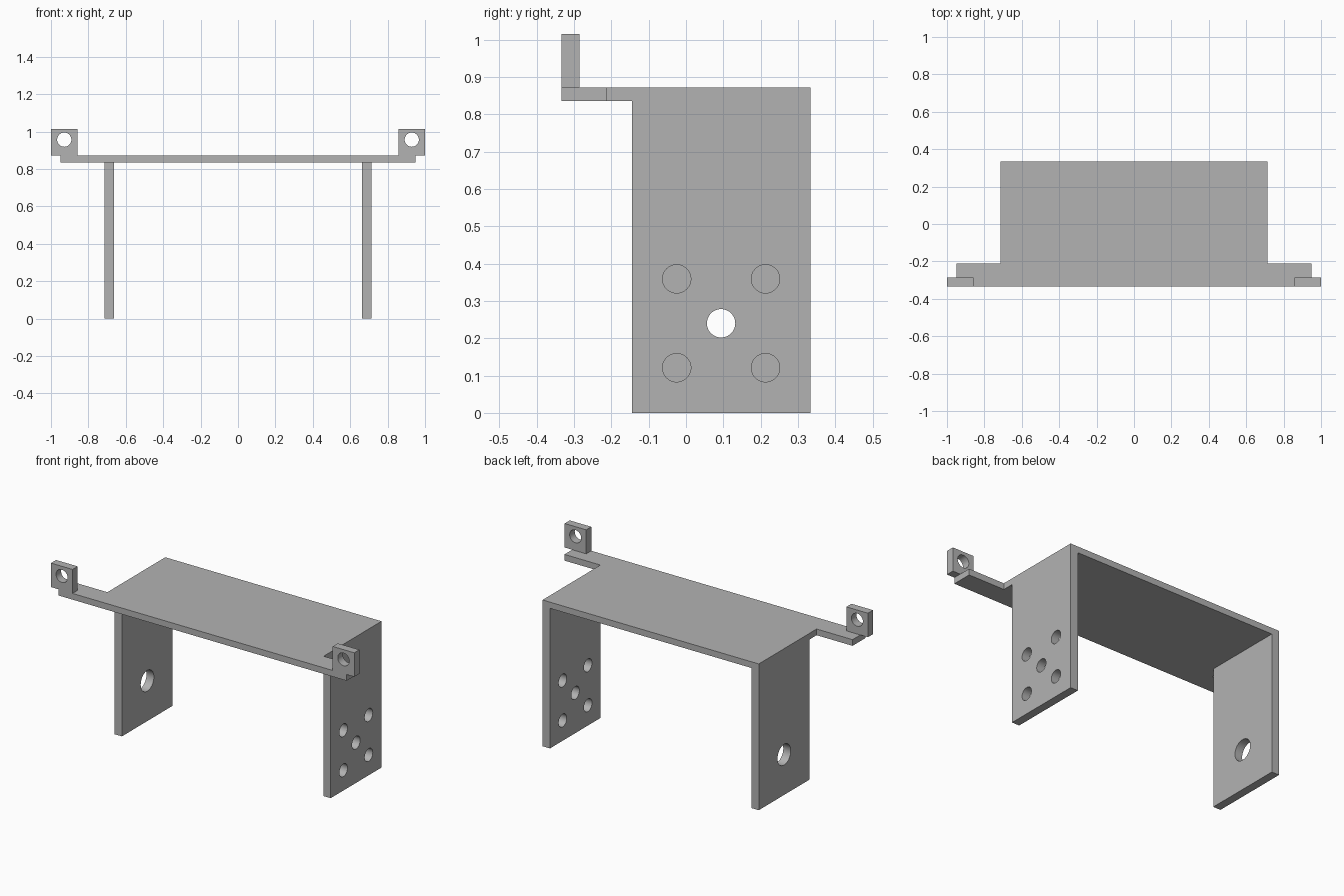
import bpy, bmesh, math
from mathutils import Matrix

if "Cube" in bpy.data.objects:
    bpy.data.objects.remove(bpy.data.objects["Cube"], do_unlink=True)

metal = bpy.data.materials.new("plain grey metal")
metal.use_nodes = True
GREY = (0.45, 0.45, 0.45, 1)
metal.diffuse_color = GREY
metal.node_tree.nodes["Principled BSDF"].inputs["Base Color"].default_value = GREY

# Shared dimensions
HALF_W, FRONT, BACK = 0.713, -0.333, 0.333
LEG_FRONT, LEG_IN = -0.145, 0.664
PLATE_LOW, PLATE_TOP = 0.835, 0.872


def add_object(name, bm):
    mesh = bpy.data.meshes.new(name)
    bm.to_mesh(mesh)
    bm.free()
    mesh.materials.append(metal)
    obj = bpy.data.objects.new(name, mesh)
    bpy.context.collection.objects.link(obj)
    return obj


def box(name, xs, ys, zs):
    bm = bmesh.new()
    bmesh.ops.create_cube(bm, size=1)
    for v in bm.verts:
        v.co = [lo + (c + 0.5) * (hi - lo) for c, (lo, hi) in zip(v.co, (xs, ys, zs))]
    return add_object(name, bm)


def drill(name, centre, radius, axis):
    turn = Matrix.Rotation(math.pi / 2, 4, 'Y' if axis == 'X' else 'X')
    bm = bmesh.new()
    bmesh.ops.create_cone(bm, cap_ends=True, segments=48, radius1=radius, radius2=radius,
                          depth=0.2, matrix=Matrix.Translation(centre) @ turn)
    obj = add_object(name, bm)
    obj.hide_render = True
    return obj


def combine(target, tool, operation):
    mod = target.modifiers.new(operation.lower(), 'BOOLEAN')
    mod.operation, mod.solver, mod.object = operation, 'EXACT', tool
    bpy.context.view_layer.update()
    graph = bpy.context.evaluated_depsgraph_get()
    mesh = bpy.data.meshes.new_from_object(target.evaluated_get(graph))
    target.modifiers.clear()
    target.data = mesh
    bpy.data.objects.remove(tool, do_unlink=True)


def span(side, a, b):
    return tuple(sorted((side * a, side * b)))


# Top plate with a wider strip along the front: T-shaped outline, extruded
outline = [(HALF_W, BACK), (HALF_W, -0.212), (0.95, -0.212), (0.95, FRONT)]
outline += [(-x, y) for x, y in reversed(outline)]
bm = bmesh.new()
face = bm.faces.new([bm.verts.new((x, y, PLATE_LOW)) for x, y in outline])
lifted = bmesh.ops.extrude_face_region(bm, geom=[face])["geom"]
bmesh.ops.translate(bm, vec=(0, 0, PLATE_TOP - PLATE_LOW),
                    verts=[g for g in lifted if isinstance(g, bmesh.types.BMVert)])
bmesh.ops.recalc_face_normals(bm, faces=bm.faces)
bracket = add_object("bracket", bm)

# Side legs, each flush with the plate's end and back
for side in (1, -1):
    leg = box("leg", span(side, LEG_IN, HALF_W), (LEG_FRONT, BACK), (0, PLATE_TOP))
    combine(bracket, leg, 'UNION')

# Left leg: five small holes; right leg: one large hole
mid_y, mid_z, step = 0.094, 0.24, 0.119
pattern = [(0, 0)] + [(a, b) for a in (-step, step) for b in (-step, step)]
for dy, dz in pattern:
    combine(bracket, drill("hole", (0.69, mid_y + dy, mid_z + dz), 0.038, 'X'), 'DIFFERENCE')
combine(bracket, drill("large_hole", (-0.69, mid_y, mid_z), 0.062, 'X'), 'DIFFERENCE')

# Upright mounting tabs at the ends of the front strip
for side, name in ((1, "left_tab"), (-1, "right_tab")):
    tab = box(name, span(side, 0.858, 1), (FRONT, -0.285), (PLATE_TOP, 1.015))
    combine(tab, drill("tab_hole", (side * 0.929, -0.31, 0.957), 0.038, 'Y'), 'DIFFERENCE')
    combine(bracket, tab, 'UNION')

# Merge flat regions and keep the edges sharp
bm = bmesh.new()
bm.from_mesh(bracket.data)
bmesh.ops.remove_doubles(bm, verts=bm.verts, dist=0.0001)
bmesh.ops.dissolve_limit(bm, angle_limit=math.radians(1), verts=bm.verts, edges=bm.edges)
bm.to_mesh(bracket.data)
bm.free()
bpy.ops.object.select_all(action='DESELECT')
bracket.select_set(True)
bpy.context.view_layer.objects.active = bracket
bpy.ops.object.shade_smooth_by_angle(angle=math.radians(30))
